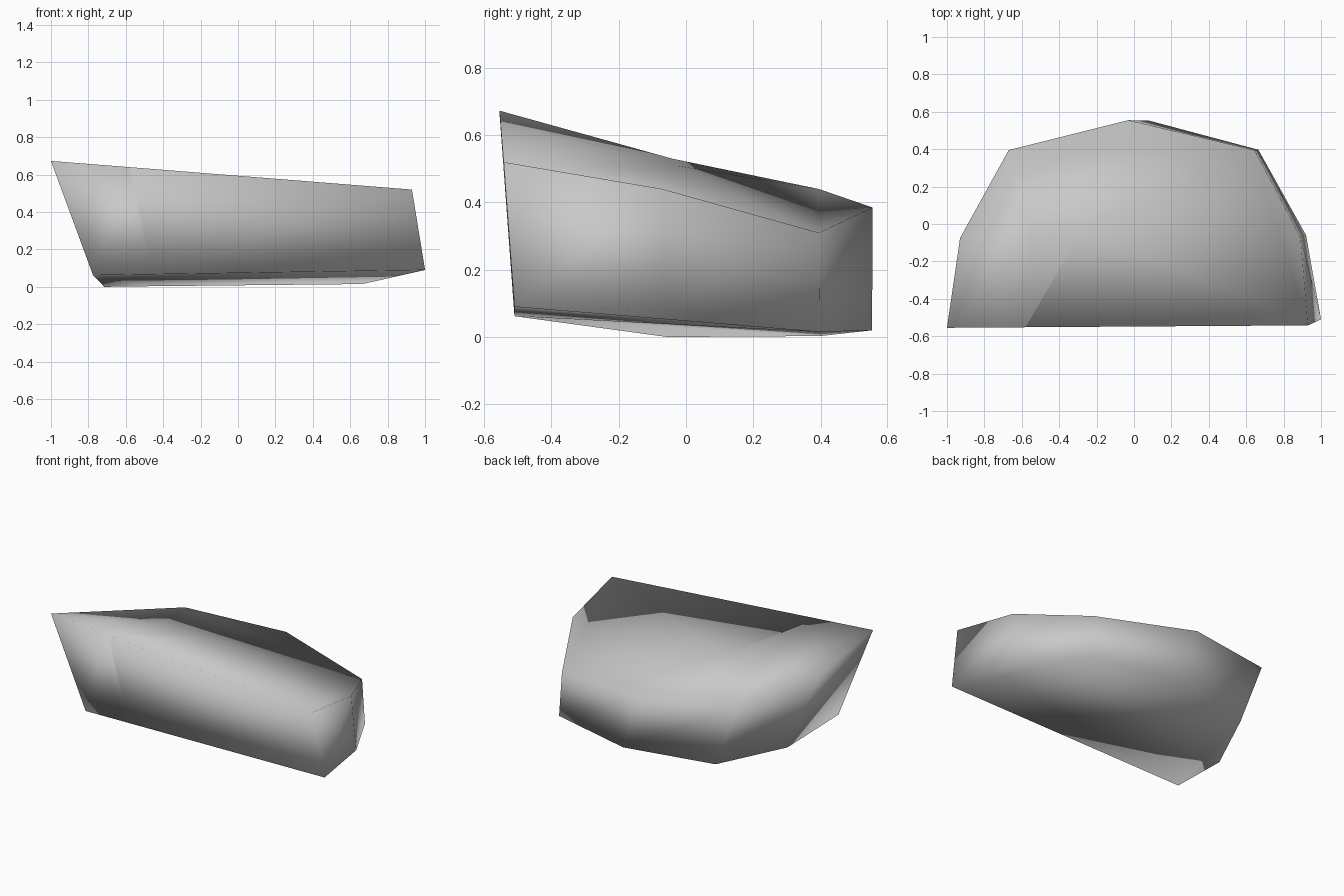
import bpy
import bmesh

cube = bpy.data.objects.get("Cube")
if cube:
    bpy.data.objects.remove(cube, do_unlink=True)

# One stone grey material
stone = bpy.data.materials.new("stone_grey")
stone.use_nodes = True
grey = (0.58, 0.58, 0.58, 1)
stone.diffuse_color = grey
bsdf = next(n for n in stone.node_tree.nodes if n.type == "BSDF_PRINCIPLED")
bsdf.inputs["Base Color"].default_value = grey

# Rim outlines, running from the front right corner round to the back
top_rim = [(-1, -.555, .673), (-.58, -.552, .64), (.93, -.542, .52),
           (.89, -.07, .44), (.645, .395, .31), (-.03, .555, .385),
           (-.67, .395, .44), (-.93, -.075, .525)]
base_rim = [(-.775, -.51, .062), (-.455, -.51, .068), (1, -.51, .09),
            (.92, -.06, .08), (.665, .397, .015), (.08, .553, .02),
            (-.5, .4, .003), (-.715, -.055, 0)]
chip = [(-.55, -.04, .53), (-.27, -.02, .508)]

bm = bmesh.new()
top = [bm.verts.new(p) for p in top_rim]
base = [bm.verts.new(p) for p in base_rim]
inner, tip = [bm.verts.new(p) for p in chip]

# Side walls and underside
n = len(top)
for i in range(n):
    j = (i + 1) % n
    bm.faces.new((base[i], base[j], top[j], top[i]))
bm.faces.new(base[::-1])

# Sloping top, split round the chipped corner
corner, notch, back = top[0], top[1], top[-1]
bm.faces.new((corner, notch, inner, back))
bm.faces.new((notch, tip, inner))
bm.faces.new([notch] + top[2:] + [inner, tip])

bmesh.ops.recalc_face_normals(bm, faces=bm.faces[:])
for f in bm.faces:
    f.smooth = True

# Creases of the chip stay sharp on a smooth body
for a, b in ((notch, base[1]), (notch, tip)):
    bm.edges.get((a, b)).smooth = False

mesh = bpy.data.meshes.new("rock_slab")
bm.to_mesh(mesh)
bm.free()
mesh.materials.append(stone)
rock = bpy.data.objects.new("rock_slab", mesh)
bpy.context.collection.objects.link(rock)
